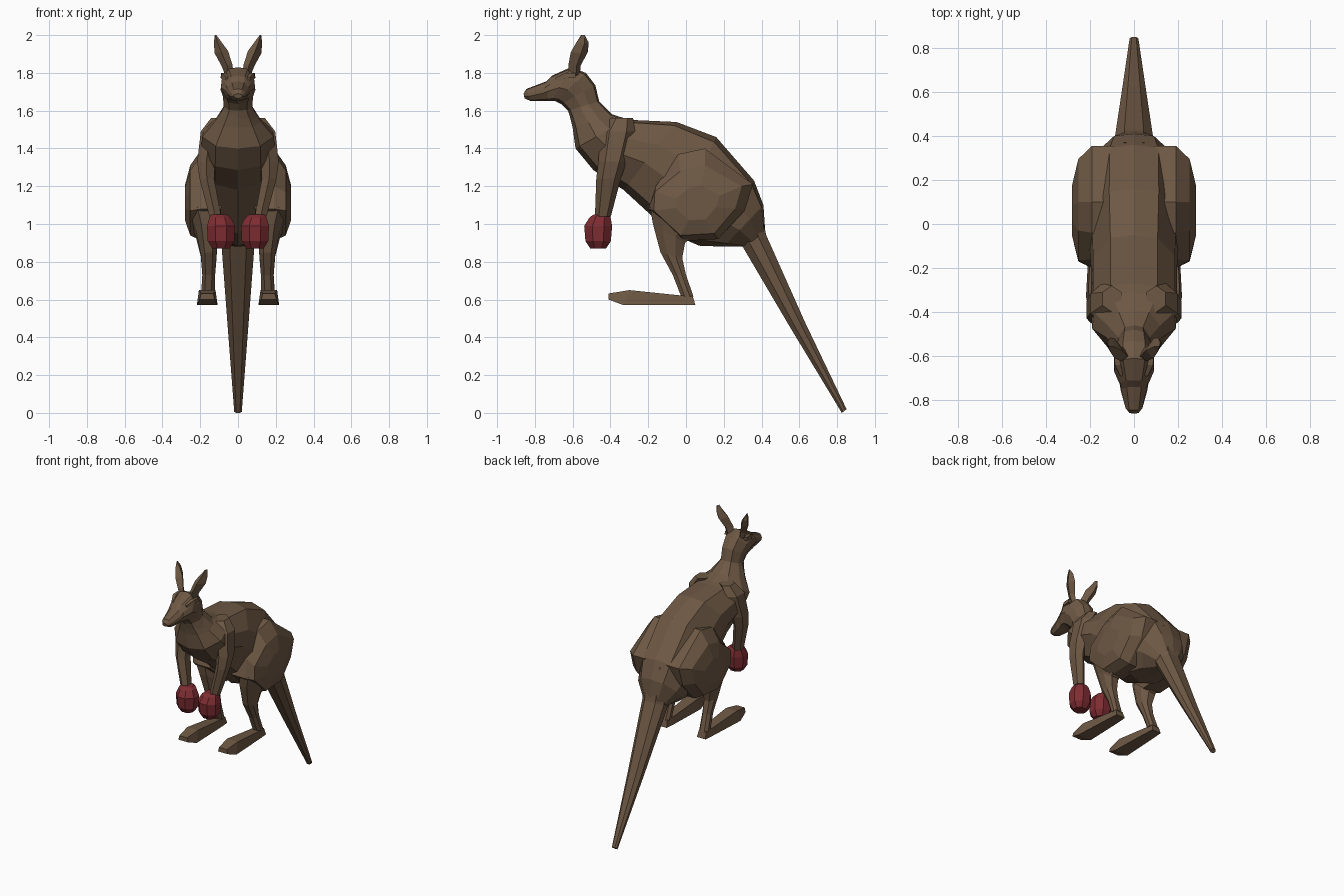
import bpy, bmesh, math
from mathutils import Vector


def material(name, rgb):
    m = bpy.data.materials.new(name)
    m.diffuse_color = (*rgb, 1)
    return m


FUR = material("brown fur", (0.155, 0.098, 0.058))
RED = material("red leather", (0.21, 0.026, 0.032))

# Half outlines of a cross-section: (share of width, share of height)
BODY = [(0, 1), (.55, .95), (.95, .66), (1, .4), (.62, .08), (0, 0)]
LIMB = [(0.5, 1), (1, .7), (1, .3), (.5, 0)]
BOX = [(0.8, 1), (1, 0)]


def build(name, rings, mat=FUR, mirror=False):
    """Skin a list of point rings, capping both ends."""
    bm = bmesh.new()
    loops = [[bm.verts.new(p) for p in r] for r in rings]
    n = len(loops[0])
    for a, b in zip(loops, loops[1:]):
        for i in range(n):
            j = (i + 1) % n
            bm.faces.new((a[i], a[j], b[j], b[i]))
    bm.faces.new(loops[0])
    bm.faces.new(loops[-1])
    bmesh.ops.recalc_face_normals(bm, faces=bm.faces)
    me = bpy.data.meshes.new(name)
    bm.to_mesh(me)
    bm.free()
    me.materials.append(mat)
    ob = bpy.data.objects.new(name, me)
    bpy.context.collection.objects.link(ob)
    if mirror:
        ob.modifiers.new("Mirror", 'MIRROR').use_mirror_merge = False
    return ob


def section(top, bottom, w, half, cx=0.0):
    """Ring spanning from top to bottom (y, z) with half width w around cx."""
    t, b = Vector(top), Vector(bottom)
    right = [(cx + w * x, *b.lerp(t, v)) for x, v in half]
    left = [(cx - w * x, *b.lerp(t, v)) for x, v in reversed(half) if x > 0]
    return right + left


def loft(name, rows, half, mirror=False):
    """Rows of: top y, top z, bottom y, bottom z, half width, centre x."""
    rings = [section(r[0:2], r[2:4], r[4], half, r[5] if len(r) > 5 else 0)
             for r in rows]
    return build(name, rings, mirror=mirror)


# Torso from neck to rump
loft("torso", [
    (-.46, 1.65, -.62, 1.59, .075),
    (-.39, 1.58, -.60, 1.51, .125),
    (-.31, 1.555, -.585, 1.40, .19),
    (-.27, 1.55, -.49, 1.285, .195),
    (-.05, 1.54, -.33, 1.18, .195),
    (.16, 1.46, -.08, .95, .205),
    (.36, 1.23, .07, .885, .20),
    (.41, 1.10, .20, .88, .165),
    (.42, .95, .30, .88, .09)], BODY)

# Tail reaching the ground
loft("tail", [
    (.37, 1.19, .20, 1.0, .09),
    (.425, .94, .30, .88, .088),
    (.63, .48, .55, .455, .055),
    (.85, .02, .825, 0, .02)], LIMB)

# Neck, skull and tapering snout
loft("head", [
    (-.44, 1.61, -.605, 1.54, .10),
    (-.46, 1.65, -.625, 1.60, .075),
    (-.48, 1.735, -.66, 1.635, .08),
    (-.53, 1.80, -.69, 1.65, .092),
    (-.61, 1.83, -.71, 1.65, .09),
    (-.71, 1.785, -.74, 1.65, .065),
    (-.74, 1.755, -.77, 1.65, .06),
    (-.845, 1.715, -.82, 1.65, .04),
    (-.86, 1.69, -.855, 1.665, .022)], BODY)

# Brow ridges over the eyes
loft("brow", [
    (-.585, 1.80, -.585, 1.775, .012, .08),
    (-.64, 1.80, -.64, 1.77, .016, .074),
    (-.69, 1.775, -.69, 1.755, .010, .055)], BOX, True)

# Ears: diamond rings of (x, y, z, half width, half depth)
ears = [(.045, -.59, 1.79, .022, .028), (.058, -.59, 1.84, .028, .033),
        (.088, -.565, 1.91, .035, .045), (.108, -.548, 1.96, .02, .033),
        (.119, -.545, 2.0, .004, .006)]
build("ear", [[(x + w, y + .01, z - .2 * w), (x, y + d, z), (x - w, y - .01, z + .2 * w),
               (x, y - d, z)] for x, y, z, w, d in ears], mirror=True)


def tube(name, rows, n, mat=FUR):
    """Upright mirrored tube: rows of x, y, z, x radius, y radius."""
    ang = [math.tau * (i + .5) / n for i in range(n)]
    return build(name, [[(x + rx * math.cos(a), y + ry * math.sin(a), z)
                         for a in ang] for x, y, z, rx, ry in rows], mat, True)


# Arms hanging from the shoulders, and boxing gloves
tube("arm", [(.10, -.34, 1.56, .05, .06), (.145, -.36, 1.49, .06, .09),
             (.168, -.39, 1.33, .055, .075), (.165, -.41, 1.24, .045, .065),
             (.12, -.44, 1.04, .036, .042)], 6)
tube("boxing_glove", [(.09, -.465, .87, .05, .045), (.09, -.465, .91, .076, .073),
                      (.09, -.465, .99, .08, .08),
                      (.095, -.455, 1.035, .06, .06),
                      (.10, -.45, 1.05, .045, .042)], 8, RED)

# Haunches: side outlines (y, z) stepped outwards along x
inner = [(-.20, 1.08), (-.16, 1.20), (-.04, 1.37), (.10, 1.40),
         (.355, 1.21), (.31, 1.07), (.17, .92), (-.01, .91)]
outer = [(-.17, 1.07), (-.165, 1.17), (-.03, 1.28), (.10, 1.31),
         (.295, 1.20), (.26, 1.08), (.15, .95), (-.03, .94)]
core = Vector((.06, 1.10))
ridge = [core.lerp(Vector(p), .5) for p in outer]
build("haunch", [[(x, *p) for p in ring] for x, ring in
                 ((.09, inner), (.19, inner), (.253, outer), (.281, ridge))],
      mirror=True)

# Shins running down to the heels
loft("shin", [
    (-.19, 1.09, .05, .95, .07, .18),
    (-.175, 1.00, -.005, .90, .058, .165),
    (-.135, .85, -.02, .82, .042, .155),
    (-.07, .73, .0, .73, .034, .155),
    (-.025, .615, .04, .615, .036, .16)], LIMB, True)

# Long feet
loft("foot", [
    (.035, .62, .05, .57, .036, .16),
    (-.03, .622, -.03, .57, .042, .16),
    (-.30, .65, -.33, .57, .055, .163),
    (-.41, .632, -.41, .60, .04, .163)], BOX, True)
